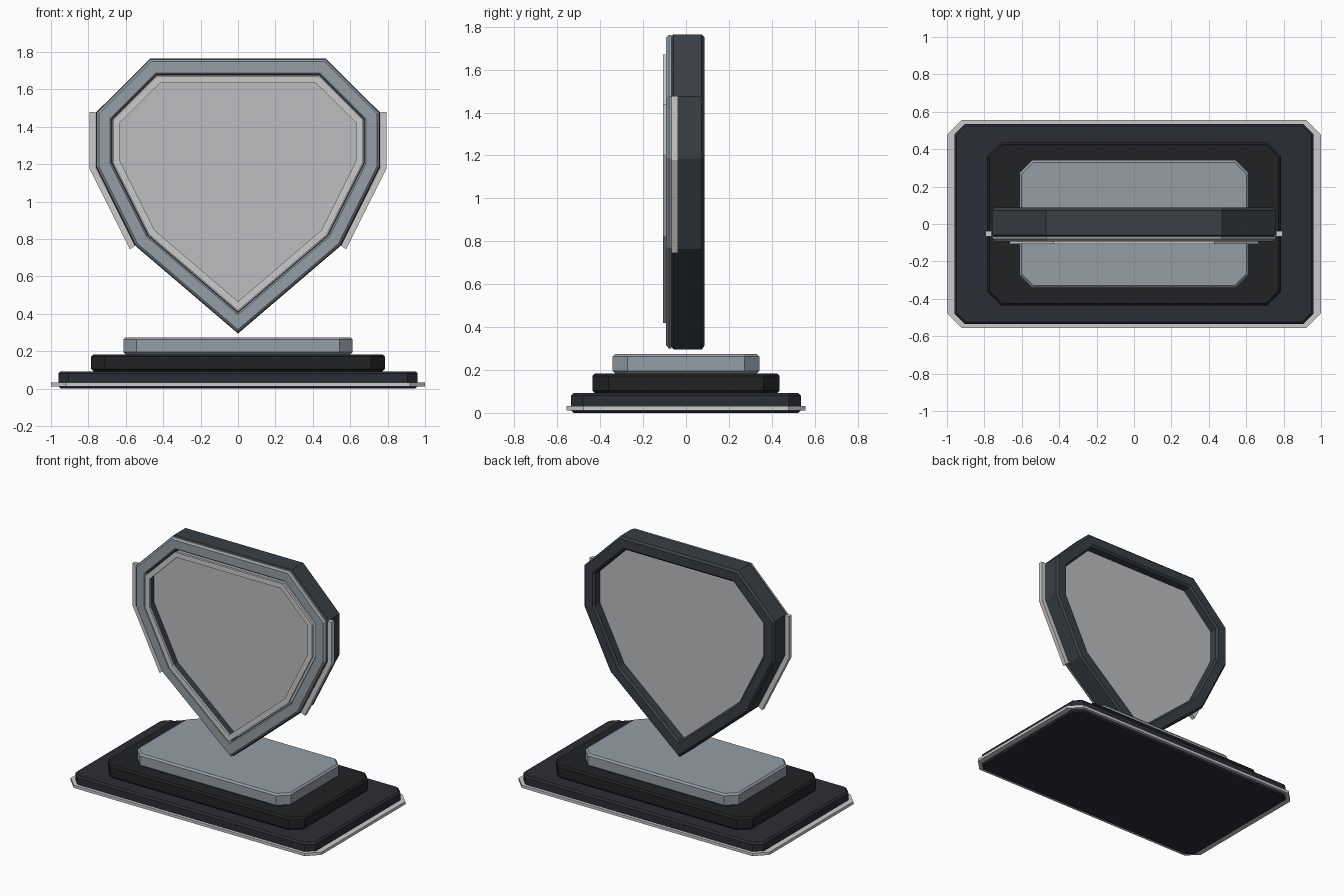
import bpy, bmesh
from mathutils import Vector

if "Cube" in bpy.data.objects:
    bpy.data.objects.remove(bpy.data.objects["Cube"])


def material(name, rgb):
    m = bpy.data.materials.new(name)
    m.diffuse_color = (*rgb, 1)
    m.use_nodes = True
    m.node_tree.nodes["Principled BSDF"].inputs["Base Color"].default_value = m.diffuse_color
    return m


navy = material("navy", (0.024, 0.027, 0.037))
black = material("black", (0.015, 0.016, 0.017))
slate = material("slate", (0.04, 0.05, 0.06))
steel = material("steel", (0.30, 0.34, 0.38))
silver = material("silver", (0.52, 0.52, 0.51))
glass = material("glass", (0.50, 0.51, 0.52))


def inset(pts, d):
    """Move every edge of a counter-clockwise outline inward by d."""
    out = []
    for i, p in enumerate(pts):
        p = Vector(p)
        a = (p - Vector(pts[i - 1])).normalized()
        b = (Vector(pts[(i + 1) % len(pts)]) - p).normalized()
        na, nb = Vector((-a.y, a.x)), Vector((-b.y, b.x))
        out.append(p + (na + nb) * d / (1 + na.dot(nb)))
    return out


def sweep(name, outline, section, place, mat, ring=False):
    """Carry a section of (inset, depth) points round an outline."""
    bm = bmesh.new()
    loops = [[bm.verts.new(place(p, h)) for p in inset(outline, d)] for d, h in section]
    n = len(outline)
    for k in range(len(loops) - (0 if ring else 1)):
        a, b = loops[k], loops[(k + 1) % len(loops)]
        for i in range(n):
            j = (i + 1) % n
            bm.faces.new((a[i], a[j], b[j], b[i]))
    if not ring:
        bm.faces.new(loops[0])
        bm.faces.new(loops[-1])
    bmesh.ops.recalc_face_normals(bm, faces=bm.faces)
    me = bpy.data.meshes.new(name)
    bm.to_mesh(me)
    bm.free()
    me.materials.append(mat)
    ob = bpy.data.objects.new(name, me)
    bpy.context.collection.objects.link(ob)
    return ob


def flat(p, h):
    return (p[0], p[1], h)


def upright(p, h):
    return (p[0], h, p[1])


def box_section(w0, w1, h0, h1, b):
    """Chamfered rectangular ring section."""
    return [(w0 + b, h0), (w1 - b, h0), (w1, h0 + b), (w1, h1 - b),
            (w1 - b, h1), (w0 + b, h1), (w0, h1 - b), (w0, h0 + b)]


def slab_section(h0, h1, b):
    return [(b, h0), (0, h0 + b), (0, h1 - b), (b, h1)]


def cut_rect(x, y, c):
    """Rectangle with cut corners."""
    return [(x - c, -y), (x, -y + c), (x, y - c), (x - c, y),
            (-x + c, y), (-x, y - c), (-x, -y + c), (-x + c, -y)]


# Stepped base
for name, x, y, c, z0, z1, mat in (
        ("base_lower", 0.96, 0.535, 0.055, 0.0, 0.093, navy),
        ("base_middle", 0.785, 0.437, 0.075, 0.093, 0.184, black),
        ("base_upper", 0.613, 0.342, 0.07, 0.184, 0.275, steel)):
    sweep(name, cut_rect(x, y, c), slab_section(z0, z1, 0.012), flat, mat)
sweep("base_trim", cut_rect(1.0, 0.557, 0.08),
      [(0, 0.012), (0.05, 0.012), (0.05, 0.032), (0, 0.032)], flat, silver, True)

# Shield outline, right half mirrored to the left
half = [(0.55, 0.765), (0.76, 1.185), (0.76, 1.476), (0.47, 1.765)]
shield = [(0, 0.295)] + half + [(-x, z) for x, z in reversed(half)]

# Frame, front face ring, inner trim and pane
sweep("shield_frame", shield, box_section(0, 0.09, -0.072, 0.087, 0.014), upright, slate, True)
sweep("shield_face_ring", shield,
      [(0.004, -0.068), (0.004, -0.08), (0.016, -0.093), (0.076, -0.093),
       (0.084, -0.085), (0.084, -0.068)], upright, steel, True)
sweep("pane_trim", shield, [(0.094, -0.107), (0.13, -0.107), (0.13, -0.09), (0.094, -0.09)],
      upright, silver, True)
sweep("pane", inset(shield, 0.088), [(0, 0.0), (0, 0.02)], upright, glass)

# Side trims hugging the shield edges
trim = [(0.55, 0.765), (0.578, 0.745), (0.795, 1.178), (0.795, 1.478), (0.762, 1.478), (0.762, 1.186)]
for side, s in (("right", 1), ("left", -1)):
    sweep("side_trim_" + side, trim, [(0, -0.068), (0, -0.038)],
          lambda p, h, s=s: (s * p[0], h, p[1]), silver)
